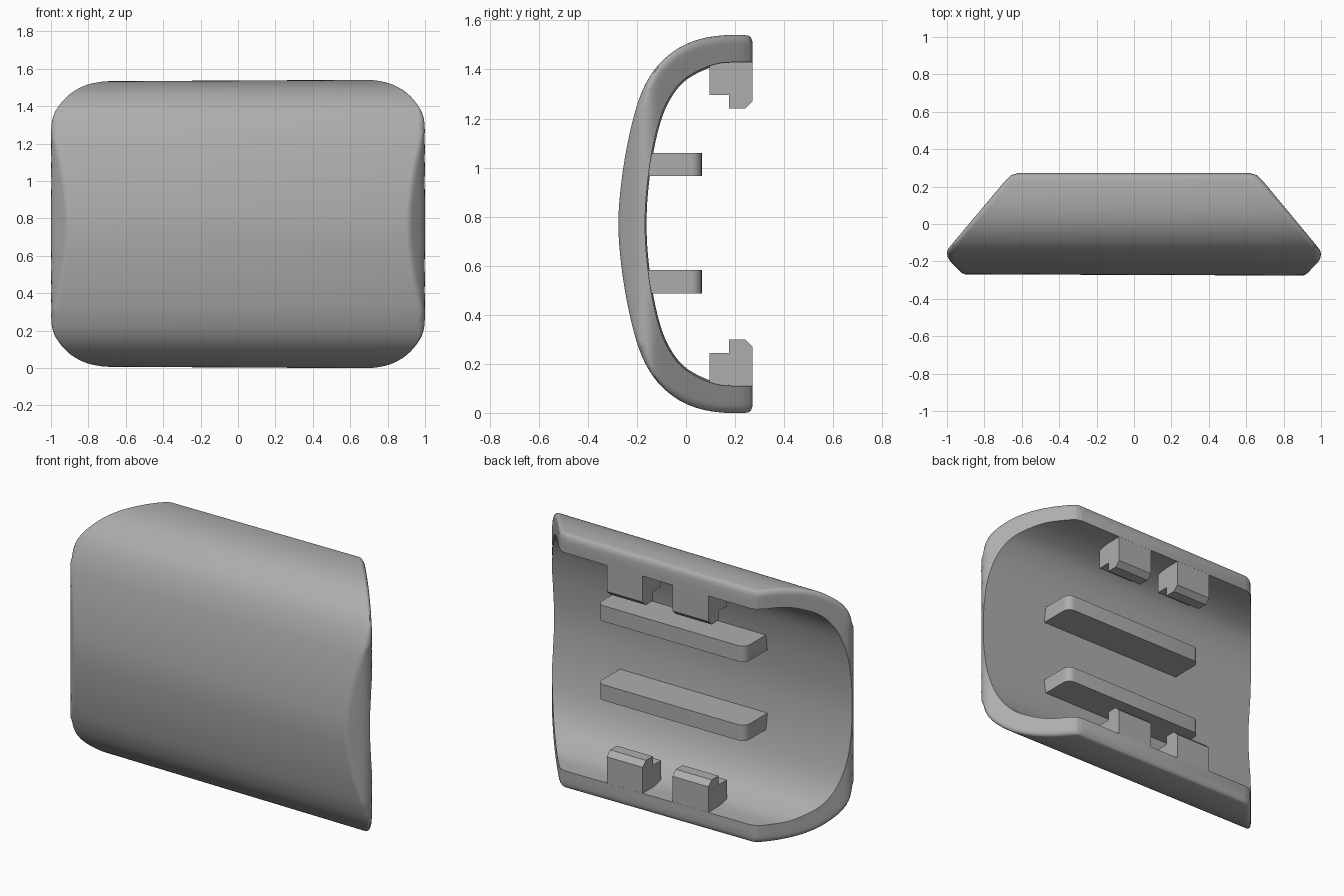
import bpy, bmesh, math
from mathutils import Vector

cube = bpy.data.objects.get("Cube")
if cube:
    bpy.data.objects.remove(cube, do_unlink=True)

grey = bpy.data.materials.new("plain_grey")
grey.use_nodes = True
COLOUR = (0.42, 0.42, 0.42, 1)
grey.diffuse_color = COLOUR
grey.node_tree.nodes["Principled BSDF"].inputs["Base Color"].default_value = COLOUR

MID, BACK = 0.77, 0.272


def finish(name, bm):
    bmesh.ops.recalc_face_normals(bm, faces=bm.faces)
    mesh = bpy.data.meshes.new(name)
    bm.to_mesh(mesh)
    bm.free()
    mesh.materials.append(grey)
    ob = bpy.data.objects.new(name, mesh)
    bpy.context.collection.objects.link(ob)
    return ob


def prism(name, outline, axis, lo, hi):
    """Extrude a flat outline along x (outline is y, z) or z (outline is x, y)."""
    bm = bmesh.new()
    place = (lambda a, b, t: (t, a, b)) if axis == "x" else (lambda a, b, t: (a, b, t))
    face = bm.faces.new([bm.verts.new(place(a, b, lo)) for a, b in outline])
    top = bmesh.ops.extrude_face_region(bm, geom=[face])["geom"]
    bmesh.ops.translate(bm, vec=place(0, 0, hi - lo),
                        verts=[v for v in top if isinstance(v, bmesh.types.BMVert)])
    return finish(name, bm)


# Shell section, lower half: outer y, z paired with inner y, z
HALF = [(0.272, 0.03, 0.272, 0.11), (0.263, 0.009, 0.262, 0.11), (0.24, 0, 0.24, 0.11),
        (0.14, 0.002, 0.15, 0.113), (0.04, 0.022, 0.08, 0.132), (-0.05, 0.067, 0, 0.175),
        (-0.13, 0.145, -0.055, 0.235), (-0.19, 0.26, -0.1, 0.325),
        (-0.235, 0.43, -0.135, 0.46), (-0.264, 0.61, -0.158, 0.62)]
section = HALF + [(-0.275, MID, -0.166, MID)]
section += [(a, 2 * MID - b, c, 2 * MID - d) for a, b, c, d in reversed(HALF)]

# Half width of the shell at each depth, giving the slanted ends
PLAN = [(-0.275, 0.915), (-0.205, 0.982), (-0.185, 0.995), (-0.16, 1.0), (-0.14, 0.995),
        (-0.12, 0.98), (0.235, 0.685), (0.262, 0.655), (0.272, 0.62)]


def half_width(y):
    y = min(max(y, PLAN[0][0]), PLAN[-1][0])
    for (y0, x0), (y1, x1) in zip(PLAN, PLAN[1:]):
        if y <= y1:
            return x0 + (x1 - x0) * (y - y0) / (y1 - y0)


def smooth_path(points, steps):
    """Catmull-Rom curve through the points."""
    pts = [Vector(p) for p in points]
    out = []
    for i in range(len(pts) - 1):
        p0, p1, p2 = pts[max(i - 1, 0)], pts[i], pts[i + 1]
        p3 = pts[min(i + 2, len(pts) - 1)]
        for k in range(steps):
            t = k / steps
            out.append(0.5 * (2 * p1 + (p2 - p0) * t + (2 * p0 - 5 * p1 + 4 * p2 - p3) * t * t
                              + (3 * p1 - p0 - 3 * p2 + p3) * t ** 3))
    return out + [pts[-1]]


def shell():
    bm = bmesh.new()
    rings = []
    for p in smooth_path(section, 5):
        outer, inner = Vector(p[:2]), Vector(p[2:])
        inward = (inner - outer).normalized()
        r = 0.035 if outer.y > 1.25 or outer.y < 0.29 else 0.015
        side = []
        # Rounded outer edge, then the flat end face to the inner edge
        for k in range(6):
            a = k / 5 * math.pi / 2
            q = outer + inward * r * (1 - math.cos(a))
            side.append((half_width(q.x) - r * (1 - math.sin(a)), q))
        start = outer + inward * r
        for k in range(1, 5):
            q = start.lerp(inner, k / 4)
            side.append((half_width(q.x), q))
        loop = [(-x, q) for x, q in reversed(side)] + side
        ring = []
        for x, q in loop:
            f = 1 + 0.0068 * (x - 0.7)      # slight taper along the width
            ring.append(bm.verts.new((x, BACK + (q.x - BACK) * f, MID + (q.y - MID) * f)))
        rings.append(ring)
    n = len(rings[0])
    for a, b in zip(rings, rings[1:]):
        for j in range(n):
            k = (j + 1) % n
            bm.faces.new((a[j], a[k], b[k], b[j]))
    bm.faces.new(rings[0])
    bm.faces.new(rings[-1])
    return finish("curved_shell", bm)


body = shell()
bpy.context.view_layer.objects.active = body
body.select_set(True)
bpy.ops.object.shade_smooth_by_angle(angle=math.radians(30))
body.select_set(False)

# Stepped clips, two on each long edge
CLIP = [(0.095, 0.08), (0.095, 0.245), (0.175, 0.245), (0.175, 0.3),
        (0.24, 0.3), (0.2715, 0.27), (0.2715, 0.08)]
for row, flip in (("lower", False), ("upper", True)):
    outline = [(y, 2 * MID - z if flip else z) for y, z in CLIP]
    for side, lo, hi in (("left", 0.1, 0.34), ("right", -0.34, -0.1)):
        prism(f"{row}_{side}_clip", outline, "x", lo, hi)

# Inner ribs with rounded rear corners
X0, X1, TIP, R = -0.44, 0.55, 0.065, 0.045
arc = [k / 5 * math.pi / 2 for k in range(6)]
rib = [(X0, -0.18), (X1, -0.18)]
rib += [(X1 - R + R * math.cos(a), TIP - R + R * math.sin(a)) for a in arc]
rib += [(X0 + R - R * math.sin(a), TIP - R + R * math.cos(a)) for a in arc]
for name, z in (("lower_rib", 0.487), ("upper_rib", 0.965)):
    ob = prism(name, rib, "z", z, z + 0.095)
    bpy.context.view_layer.objects.active = ob
    ob.select_set(True)
    bpy.ops.object.shade_smooth_by_angle(angle=math.radians(30))
    ob.select_set(False)
